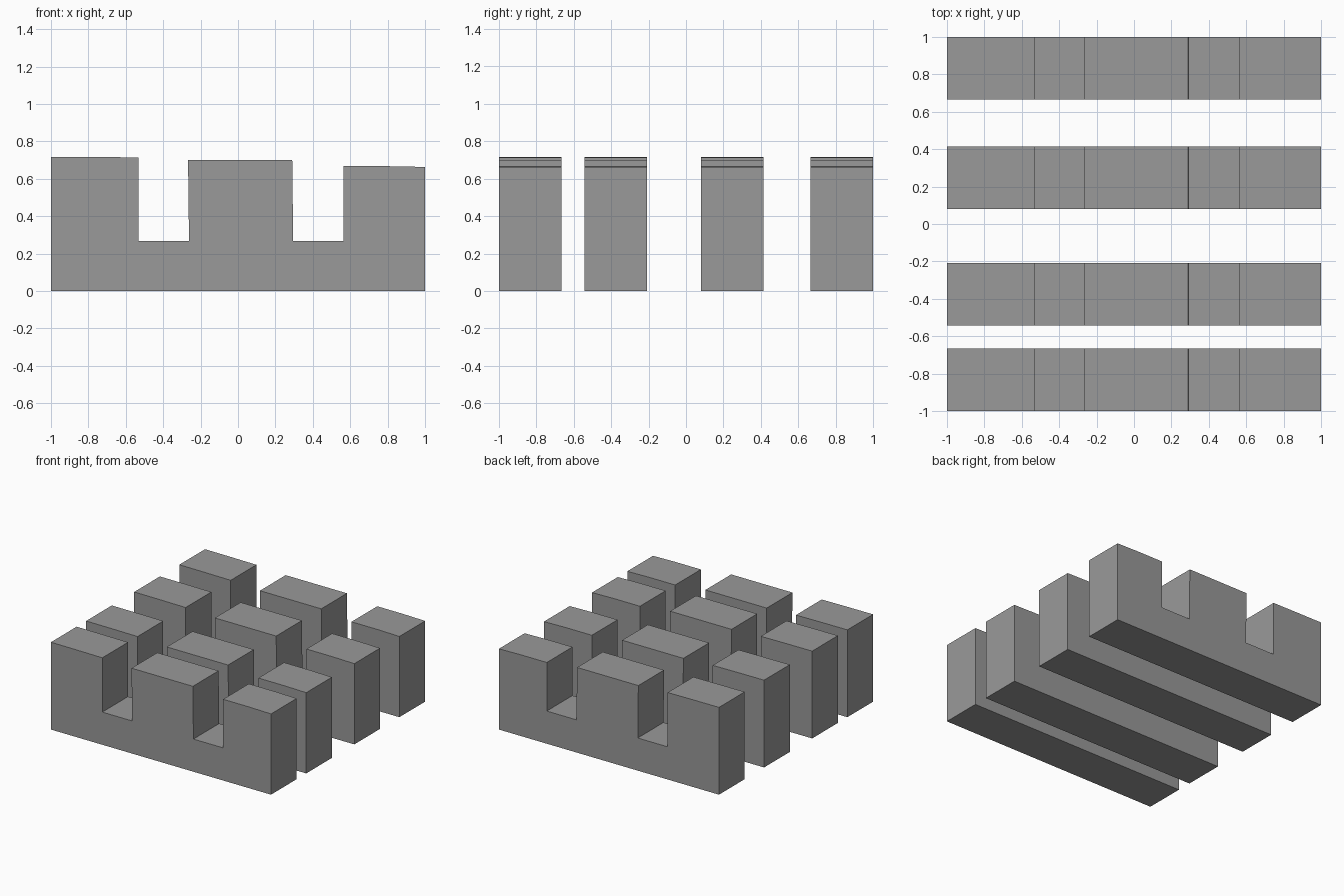
import bpy
import bmesh

if "Cube" in bpy.data.objects:
    bpy.data.objects.remove(bpy.data.objects["Cube"])

# One flat grey for everything
grey = bpy.data.materials.new("grey")
grey.diffuse_color = (0.32, 0.32, 0.32, 1.0)
grey.use_nodes = True
grey.node_tree.nodes["Principled BSDF"].inputs["Base Color"].default_value = grey.diffuse_color

# Notched side profile (x, z): three raised blocks on a long base
PROFILE = [(-1, 0), (1, 0), (1, 0.663), (0.8, 0.667), (0.565, 0.667),
           (0.565, 0.268), (0.295, 0.268), (0.29, 0.70), (-0.267, 0.70),
           (-0.262, 0.268), (-0.533, 0.268), (-0.533, 0.714),
           (-0.75, 0.716), (-1, 0.717)]
DEPTH = 0.334


def notched_bar(name, y_front):
    """Extrude the profile backwards into a solid bar."""
    bm = bmesh.new()
    face = bm.faces.new([bm.verts.new((x, y_front, z)) for x, z in PROFILE])
    ext = bmesh.ops.extrude_face_region(bm, geom=[face])
    moved = [v for v in ext["geom"] if isinstance(v, bmesh.types.BMVert)]
    bmesh.ops.translate(bm, verts=moved, vec=(0, DEPTH, 0))
    bmesh.ops.recalc_face_normals(bm, faces=bm.faces)
    mesh = bpy.data.meshes.new(name)
    bm.to_mesh(mesh)
    bm.free()
    mesh.materials.append(grey)
    obj = bpy.data.objects.new(name, mesh)
    bpy.context.collection.objects.link(obj)


# Four parallel bars, front to back
for i, y in enumerate((-1.0, -0.543, 0.081, 0.666)):
    notched_bar(f"notched_bar_{i + 1}", y)
